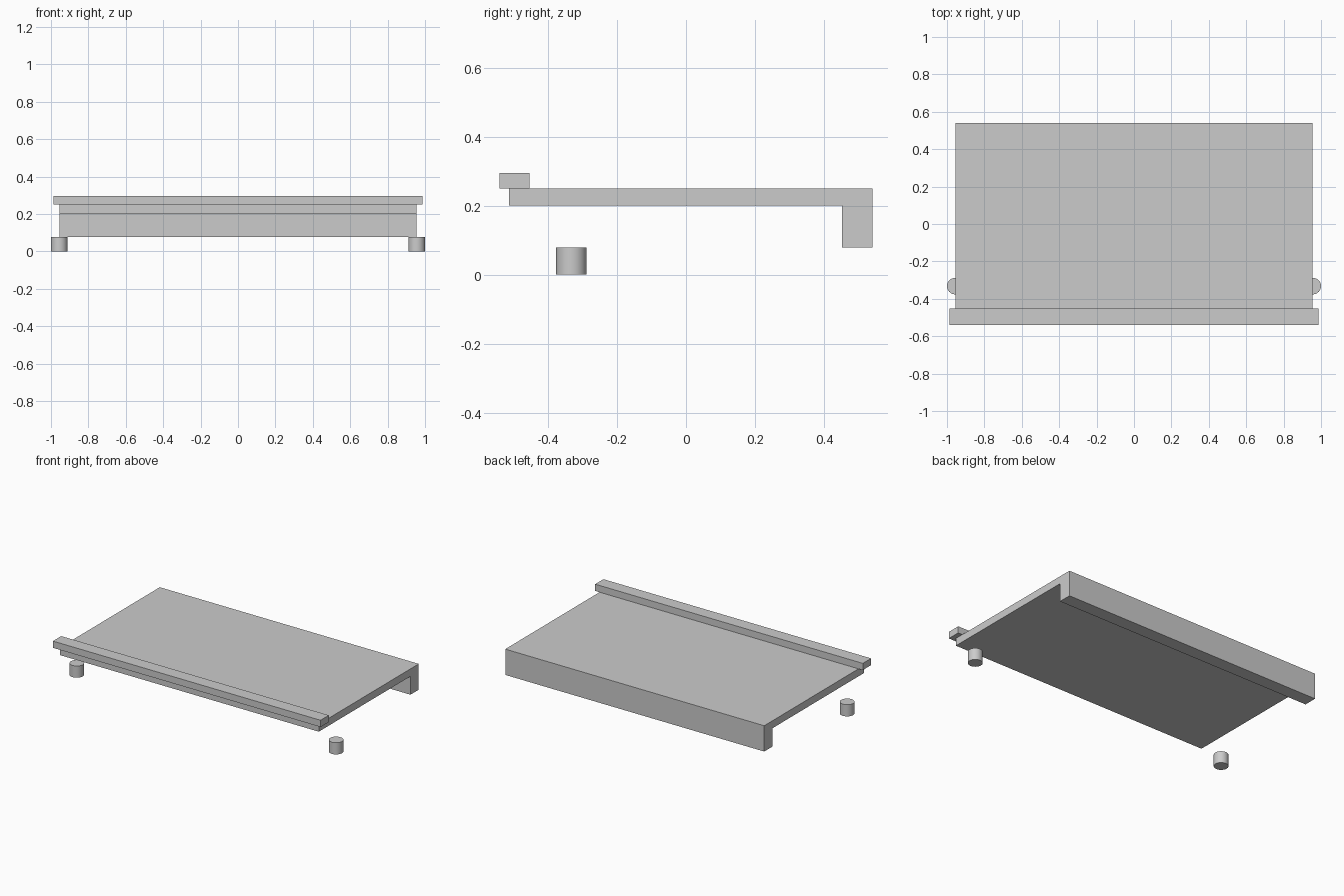
import bpy
import bmesh

old = bpy.data.objects.get("Cube")
if old:
    bpy.data.objects.remove(old, do_unlink=True)

# Single plain grey finish
GREY = (0.6, 0.6, 0.6, 1.0)
grey = bpy.data.materials.new("plain_grey")
grey.use_nodes = True
grey.diffuse_color = GREY
grey.node_tree.nodes["Principled BSDF"].inputs["Base Color"].default_value = GREY


def extrude_profile(name, profile, half_width):
    """Sweep a closed (y, z) outline across the width of the model."""
    bm = bmesh.new()
    face = bm.faces.new([bm.verts.new((-half_width, y, z)) for y, z in profile])
    swept = bmesh.ops.extrude_face_region(bm, geom=[face])
    verts = [v for v in swept["geom"] if isinstance(v, bmesh.types.BMVert)]
    bmesh.ops.translate(bm, verts=verts, vec=(2 * half_width, 0, 0))
    bmesh.ops.recalc_face_normals(bm, faces=bm.faces)
    mesh = bpy.data.meshes.new(name)
    bm.to_mesh(mesh)
    bm.free()
    mesh.materials.append(grey)
    obj = bpy.data.objects.new(name, mesh)
    bpy.context.collection.objects.link(obj)
    return obj


# Flat deck with a downturned back panel in one L-shaped piece
extrude_profile("deck", [(-0.513, 0.2), (0.452, 0.2), (0.452, 0.078),
                         (0.54, 0.078), (0.54, 0.25), (-0.513, 0.25)], 0.955)

# Raised lip overhanging the front and both ends
extrude_profile("front_lip", [(-0.54, 0.25), (-0.453, 0.25),
                              (-0.453, 0.295), (-0.54, 0.295)], 0.987)

# Round feet, one under each side edge
for side, x in (("left", 0.956), ("right", -0.956)):
    bpy.ops.mesh.primitive_cylinder_add(vertices=48, radius=0.044, depth=0.078,
                                        location=(x, -0.332, 0.039))
    foot = bpy.context.object
    foot.name = side + "_foot"
    foot.data.materials.append(grey)
    bpy.ops.object.shade_smooth_by_angle()
